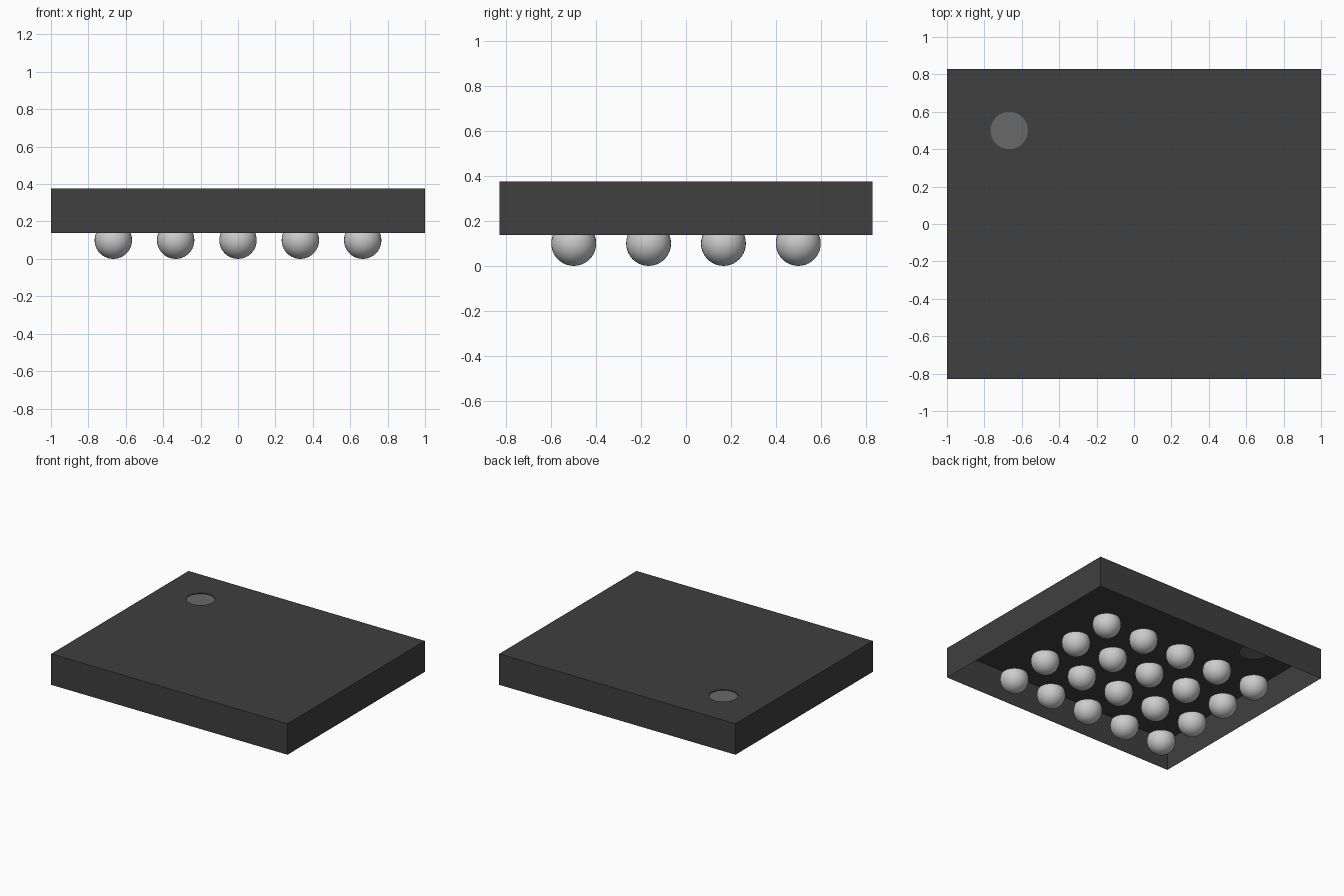
import bpy, bmesh, math
from mathutils import Matrix

cube = bpy.data.objects.get("Cube")
if cube:
    bpy.data.objects.remove(cube, do_unlink=True)

HALF_X, HALF_Y = 1.0, 0.83
BOTTOM, TOP = 0.138, 0.375
DOT_X, DOT_Y, DOT_R, DOT_DEPTH = -0.667, 0.5, 0.1, 0.006
BALL_R, PITCH = 0.1, 1 / 3


def material(name, grey):
    m = bpy.data.materials.new(name)
    m.use_nodes = True
    colour = (grey, grey, grey, 1)
    m.diffuse_color = colour
    m.node_tree.nodes["Principled BSDF"].inputs["Base Color"].default_value = colour
    return m


def make_object(name, bm, mat):
    mesh = bpy.data.meshes.new(name)
    bm.to_mesh(mesh)
    bm.free()
    mesh.materials.append(mat)
    obj = bpy.data.objects.new(name, mesh)
    bpy.context.collection.objects.link(obj)
    return obj


def ring(bm, points):
    verts = [bm.verts.new(p) for p in points]
    return [bm.edges.new((v, verts[i - 1])) for i, v in enumerate(verts)]


def extrude_down(bm, edges, depth):
    new = bmesh.ops.extrude_edge_only(bm, edges=edges)["geom"]
    verts = [g for g in new if isinstance(g, bmesh.types.BMVert)]
    bmesh.ops.translate(bm, verts=verts, vec=(0, 0, -depth))


black = material("black plastic", 0.05)
grey = material("marker grey", 0.14)
silver = material("solder silver", 0.6)

circle = [(DOT_X + DOT_R * math.cos(a), DOT_Y + DOT_R * math.sin(a))
          for a in (math.tau * i / 32 for i in range(32))]

# Package shell: open underneath, with a round hole in the lid for the marker
bm = bmesh.new()
outer = ring(bm, [(sx * HALF_X, sy * HALF_Y, TOP)
                  for sx, sy in ((-1, -1), (1, -1), (1, 1), (-1, 1))])
hole = ring(bm, [(x, y, TOP) for x, y in circle])
bmesh.ops.triangle_fill(bm, edges=outer + hole, use_beauty=True, normal=(0, 0, 1))
extrude_down(bm, outer, TOP - BOTTOM)
extrude_down(bm, hole, DOT_DEPTH)
bmesh.ops.recalc_face_normals(bm, faces=bm.faces)
lid = max(bm.faces, key=lambda f: f.calc_center_median().z)
if lid.normal.z < 0:
    bmesh.ops.reverse_faces(bm, faces=bm.faces)
make_object("package_shell", bm, black)

# Pin one marker, slightly sunk into the lid
bm = bmesh.new()
bm.faces.new([bm.verts.new((x, y, TOP - DOT_DEPTH)) for x, y in circle])
make_object("pin_one_marker", bm, grey)

# Solder ball: a sphere cut off level with the underside of the package
bm = bmesh.new()
bmesh.ops.create_uvsphere(bm, u_segments=32, v_segments=20, radius=BALL_R,
                          matrix=Matrix.Translation((0, 0, BALL_R)))
bmesh.ops.bisect_plane(bm, geom=bm.verts[:] + bm.edges[:] + bm.faces[:],
                       plane_co=(0, 0, BOTTOM), plane_no=(0, 0, 1), clear_outer=True)
for f in bm.faces:
    f.smooth = True
ball = make_object("solder_ball", bm, silver)

# Grid of five by four balls sharing one mesh
for i in range(5):
    for j in range(4):
        if i or j:
            ball = bpy.data.objects.new(f"solder_ball_{i}_{j}", ball.data)
            bpy.context.collection.objects.link(ball)
        ball.location = ((i - 2) * PITCH, (j - 1.5) * PITCH, 0)
